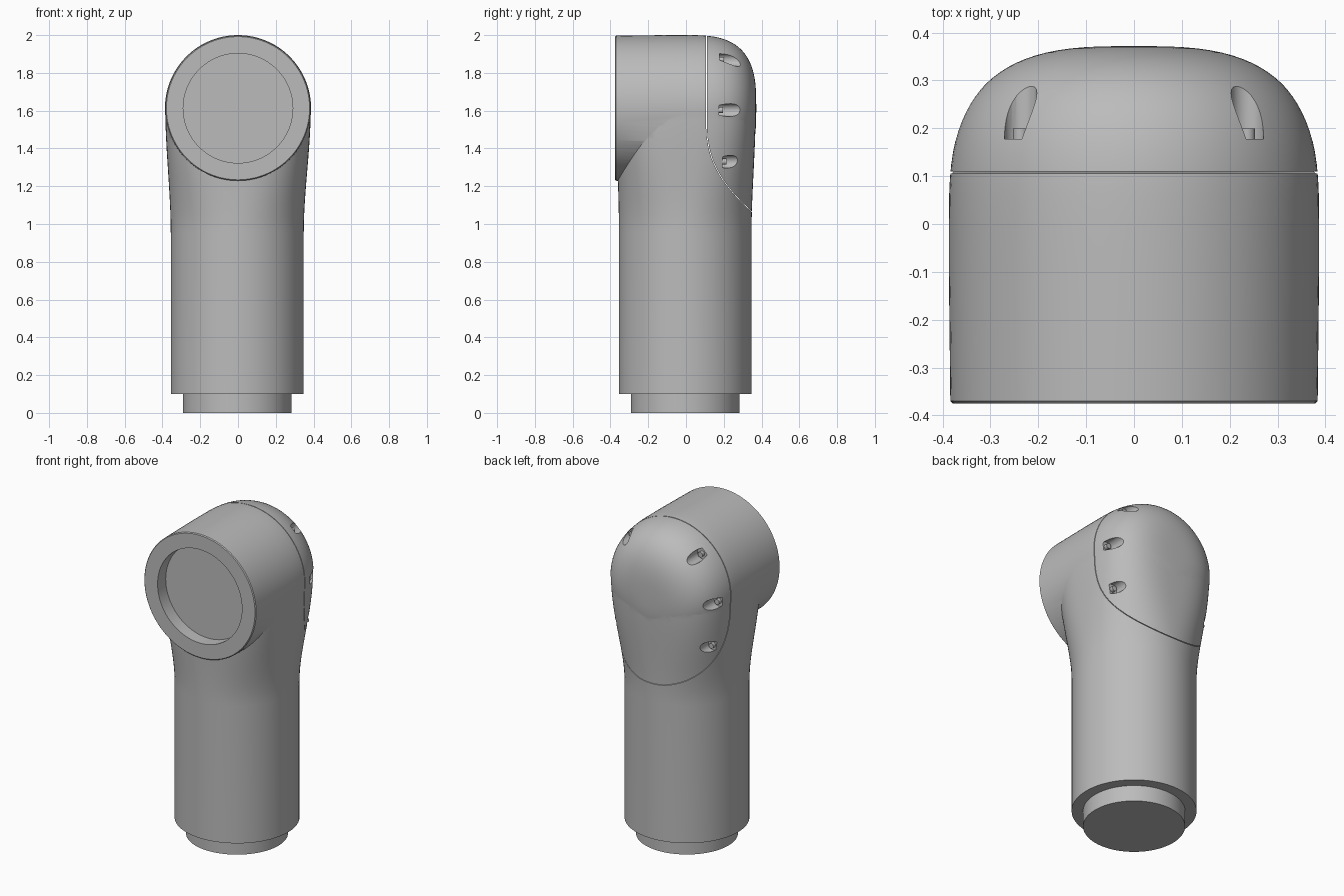
import bpy, bmesh
from math import sin, cos, pi, radians
from mathutils import Vector

cube = bpy.data.objects.get("Cube")
if cube:
    bpy.data.objects.remove(cube, do_unlink=True)

grey = bpy.data.materials.new("light_grey")
grey.use_nodes = True
colour = (0.5, 0.5, 0.5, 1)
grey.diffuse_color = colour
grey.node_tree.nodes["Principled BSDF"].inputs["Base Color"].default_value = colour

HEAD_Z, HEAD_R, HEAD_BACK, FRONT = 1.613, 0.387, 0.372, -0.375
SIDES = 96


def loft(name, rings):
    """Closed solid through rings of equal point count, capped at both ends."""
    bm = bmesh.new()
    loops = [[bm.verts.new(p) for p in ring] for ring in rings]
    n = len(loops[0])
    for a, b in zip(loops, loops[1:]):
        for i in range(n):
            j = (i + 1) % n
            bm.faces.new((a[i], a[j], b[j], b[i]))
    bm.faces.new(loops[0])
    bm.faces.new(loops[-1])
    bmesh.ops.recalc_face_normals(bm, faces=bm.faces)
    mesh = bpy.data.meshes.new(name)
    bm.to_mesh(mesh)
    bm.free()
    mesh.materials.append(grey)
    ob = bpy.data.objects.new(name, mesh)
    bpy.context.collection.objects.link(ob)
    return ob


def lathe_y(name, profile, x=0, z=HEAD_Z, sides=SIDES):
    """Turn (radius, y) points about an axis parallel to y."""
    angles = [2 * pi * i / sides for i in range(sides)]
    return loft(name, [[(x + r * cos(a), y, z + r * sin(a)) for a in angles] for r, y in profile])


def combine(target, tool, operation, keep=False):
    tool.hide_render = True
    mod = target.modifiers.new("combine", "BOOLEAN")
    mod.operation, mod.solver, mod.object = operation, "EXACT", tool
    bpy.context.view_layer.objects.active = target
    bpy.ops.object.modifier_apply(modifier=mod.name)
    if not keep:
        bpy.data.objects.remove(tool, do_unlink=True)


def signed_power(v, p):
    return (abs(v) ** p) * (1 if v >= 0 else -1)


def column_ring(z):
    """Round section that grows squarer and wider towards the head."""
    t = min(max((z - 0.95) / (HEAD_Z - 0.95), 0), 1)
    t = t * t * (3 - 2 * t)
    w, d, p = 0.352 + 0.033 * t, 0.351 + 0.018 * t, 2 / (2 + t)
    off = -0.004 * (1 - t)
    angles = [2 * pi * i / SIDES for i in range(SIDES)]
    return [(off + w * signed_power(cos(a), p), off + d * signed_power(sin(a), p), z) for a in angles]


# Flared column
heights = [0.1, 0.95] + [0.95 + (HEAD_Z - 0.95) * i / 20 for i in range(1, 21)]
housing = loft("housing", [column_ring(z) for z in heights])

# Sideways head with a domed back
profile = [(HEAD_R - 0.008, FRONT), (HEAD_R - 0.003, FRONT + 0.005), (HEAD_R, -0.1)]
for i in range(0, 25):
    a = radians(89.5) * i / 24
    profile.append((HEAD_R * cos(a) ** (2 / 3), HEAD_BACK * sin(a) ** (2 / 3)))
head = lathe_y("head", profile)
combine(housing, head, "UNION")

# Round socket in the front face
socket = lathe_y("socket_cutter", [(0.29, FRONT - 0.1), (0.29, FRONT + 0.08)])
combine(housing, socket, "DIFFERENCE")


# Rear cover, split off along a curved seam
def seam_prism(name, shift):
    seam = [(0.11, 2.1), (0.11, 1.52), (0.114, 1.46), (0.124, 1.4), (0.14, 1.345), (0.162, 1.295),
            (0.19, 1.245), (0.22, 1.203), (0.255, 1.16), (0.295, 1.117), (0.345, 1.07), (0.45, 0.99)]
    outline = [(y + shift, z) for y, z in seam] + [(0.6, 0.99), (0.6, 2.1)]
    return loft(name, [[(x, y, z) for y, z in outline] for x in (-0.6, 0.6)])


rear_cover = housing.copy()
rear_cover.data = housing.data.copy()
rear_cover.name = "rear_cover"
bpy.context.collection.objects.link(rear_cover)
combine(rear_cover, seam_prism("cover_cutter", 0), "INTERSECT")
combine(housing, seam_prism("housing_cutter", -0.004), "DIFFERENCE")

# Screw pockets scooped into the cover, with a screw head in each
parts = [housing, rear_cover]
for label, x, z, y in (("upper", 0.237, 1.868, 0.178), ("middle", 0.35, 1.603, 0.175), ("lower", 0.322, 1.33, 0.192)):
    for side, s in (("left", 1), ("right", -1)):
        scoop = lathe_y("scoop_cutter", [(0.034, y), (0.034, 0.6)], s * x, z, 24)
        combine(rear_cover, scoop, "DIFFERENCE")
        parts.append(lathe_y(f"{label}_{side}_screw", [(0.016, y - 0.005), (0.016, y + 0.022)], s * x, z, 16))

# Spigot at the foot
spigot = loft("spigot", [[(-0.004 + 0.287 * cos(2 * pi * i / SIDES), -0.004 + 0.287 * sin(2 * pi * i / SIDES), z)
                          for i in range(SIDES)] for z in (0, 0.12)])
parts.append(spigot)

bpy.ops.object.select_all(action="DESELECT")
for ob in parts:
    ob.hide_render = False
    ob.select_set(True)
bpy.context.view_layer.objects.active = housing
bpy.ops.object.shade_smooth_by_angle(angle=radians(30))
